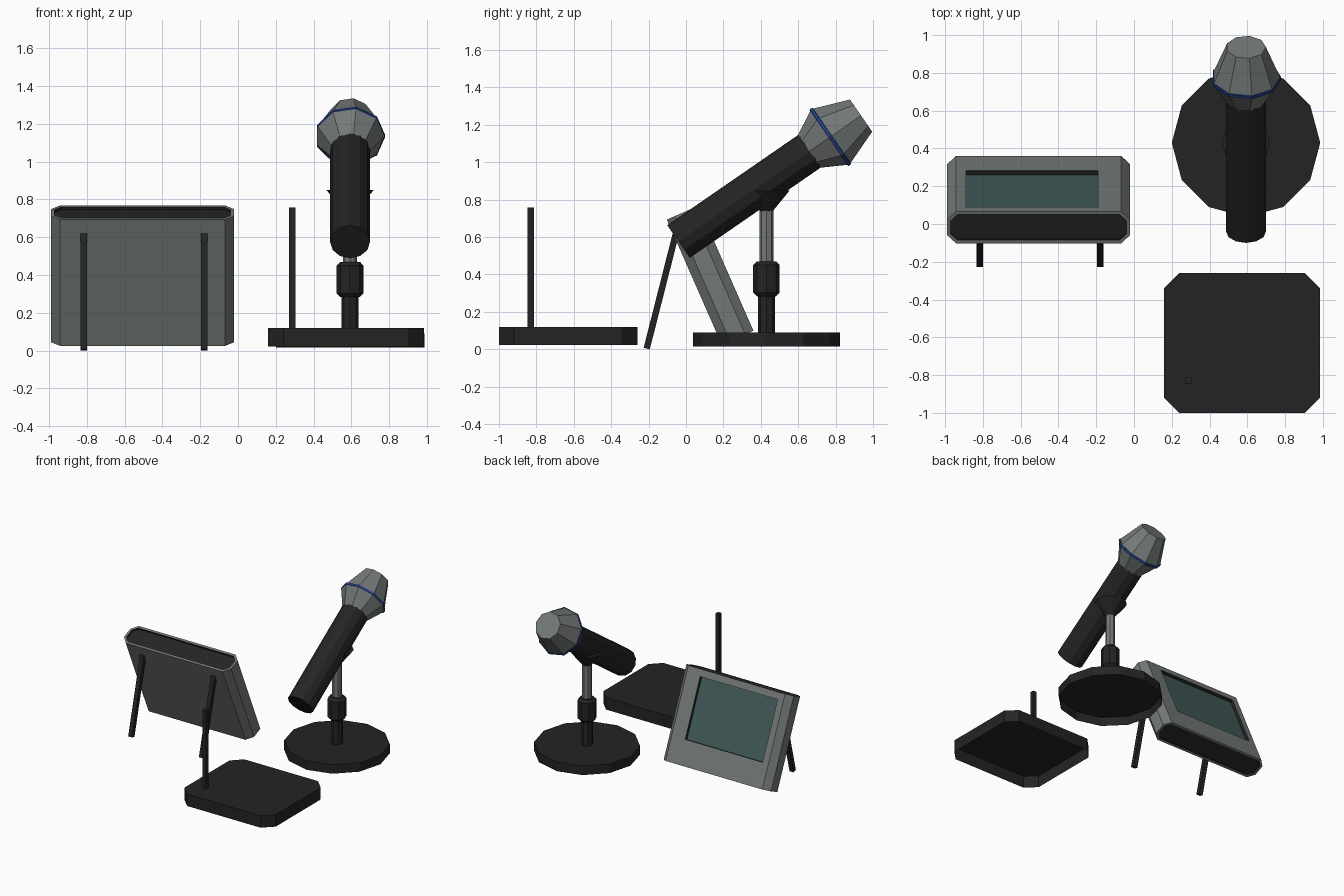
import bpy, bmesh, math
from mathutils import Matrix, Vector

if "Cube" in bpy.data.objects:
    bpy.data.objects.remove(bpy.data.objects["Cube"])


def mat(name, rgb):
    m = bpy.data.materials.new(name)
    m.diffuse_color = (*rgb, 1)
    m.use_nodes = True
    m.node_tree.nodes["Principled BSDF"].inputs["Base Color"].default_value = m.diffuse_color
    return m


DARK = mat("matte black", (0.0176, 0.0176, 0.0176))
GREY = mat("metal grey", (0.175, 0.195, 0.188))
TEAL = mat("screen teal", (0.051, 0.102, 0.098))
BLUE = mat("blue band", (0.015, 0.05, 0.24))


def finish(name, bm, mats, matrix=Matrix()):
    me = bpy.data.meshes.new(name)
    bmesh.ops.transform(bm, matrix=matrix, verts=bm.verts)
    bm.to_mesh(me)
    bm.free()
    for m in mats:
        me.materials.append(m)
    ob = bpy.data.objects.new(name, me)
    bpy.context.collection.objects.link(ob)
    return ob


def loft(bm, rings, bottom=True, top=True):
    """Join equal-length rings of points, optionally capping the ends."""
    vs = [[bm.verts.new(p) for p in r] for r in rings]
    n = len(vs[0])
    for a, b in zip(vs, vs[1:]):
        for i in range(n):
            j = (i + 1) % n
            bm.faces.new((a[i], a[j], b[j], b[i]))
    if bottom:
        bm.faces.new(vs[0][::-1])
    if top:
        bm.faces.new(vs[-1])


def lathe(name, profile, n, material, matrix, bottom=True, top=True, turn=0.0):
    bm = bmesh.new()
    rings = [[(r * math.cos(turn + math.tau * i / n), r * math.sin(turn + math.tau * i / n), z)
              for i in range(n)] for r, z in profile]
    loft(bm, rings, bottom, top)
    return finish(name, bm, [material], matrix)


def chamfered(x0, x1, y0, y1, c, z):
    return [(x0 + c, y0, z), (x1 - c, y0, z), (x1, y0 + c, z), (x1, y1 - c, z),
            (x1 - c, y1, z), (x0 + c, y1, z), (x0, y1 - c, z), (x0, y0 + c, z)]


def rod(name, a, b, width, material):
    a, b = Vector(a), Vector(b)
    d = b - a
    m = Matrix.Translation(a) @ Matrix.Rotation(-math.atan2(d.y, d.z), 4, 'X')
    return lathe(name, [(width * 0.7071, 0), (width * 0.7071, d.length)], 4, material, m,
                 turn=math.pi / 4)


# Transmitter box, open underneath, with its antenna
bm = bmesh.new()
loft(bm, [chamfered(0.16, 0.985, -1.0, -0.26, 0.08, z) for z in (0.022, 0.12)], bottom=False)
finish("transmitter_box", bm, [DARK])
rod("transmitter_antenna", (0.287, -0.83, 0.12), (0.287, -0.83, 0.757), 0.033, DARK)

# Microphone stand
S = Matrix.Translation((0.593, 0.43, 0))
lathe("stand_base", [(0.393, 0.016), (0.393, 0.09)], 12, DARK, S, bottom=False)
lathe("stand_lower_pole", [(0.045, 0.09), (0.045, 0.29)], 8, DARK, S)
lathe("stand_nut", [(0.05, 0.283), (0.071, 0.303), (0.071, 0.45), (0.052, 0.47)], 8, DARK, S)
lathe("stand_upper_pole", [(0.037, 0.47), (0.037, 0.84)], 8, GREY, S)
lathe("stand_clip", [(0.035, 0.74), (0.125, 0.85)], 12, DARK, S)

# Microphone, leaning back along its axis
M = Matrix.Translation((0.593, -0.04, 0.576)) @ Matrix.Rotation(math.radians(-55.4), 4, 'X')
lathe("microphone_body", [(0.106, 0), (0.106, 0.858)], 12, DARK, M)
lathe("microphone_head", [(0.108, 0.85), (0.183, 0.986), (0.106, 1.186)], 9, GREY, M)
lathe("microphone_band", [(0.183, 0.976), (0.186, 0.978), (0.186, 0.994), (0.181, 0.996)],
      9, BLUE, M, bottom=False, top=False)

# Receiver slab: octagonal section, recessed dark ends, recessed screen on the back
bm = bmesh.new()
loft(bm, [chamfered(-0.99, -0.02, -0.185, 0, 0.048, z) for z in (-0.73, 0)])
bm.normal_update()
ends = [f for f in bm.faces if abs(f.normal.z) > 0.9]
panel = next(f for f in bm.faces if f.normal.y > 0.9)


def recess(f, depth, wall, floor):
    shift = -f.normal * depth
    out = bmesh.ops.extrude_discrete_faces(bm, faces=[f])["faces"][0]
    bmesh.ops.translate(bm, verts=out.verts, vec=shift)
    for e in out.edges:
        for g in e.link_faces:
            g.material_index = wall
    out.material_index = floor


for f in ends:
    bmesh.ops.inset_individual(bm, faces=[f], thickness=0.02)
    recess(f, 0.015, 1, 1)
bmesh.ops.inset_individual(bm, faces=[panel], thickness=0.05)
c = panel.calc_center_median()
for v in panel.verts:
    v.co.x = -0.19 if v.co.x > c.x else -0.89
    v.co.z = -0.055 if v.co.z > c.z else -0.535
recess(panel, 0.025, 1, 2)
R = Matrix.Translation((0, 0.067, 0.768)) @ Matrix.Rotation(math.radians(23.7), 4, 'X')
finish("receiver_case", bm, [GREY, DARK, TEAL], R)

# Receiver prop legs
for side, x in (("left", -0.817), ("right", -0.178)):
    rod("receiver_leg_" + side, (x, -0.21, 0.004), (x, -0.055, 0.615), 0.034, DARK)
